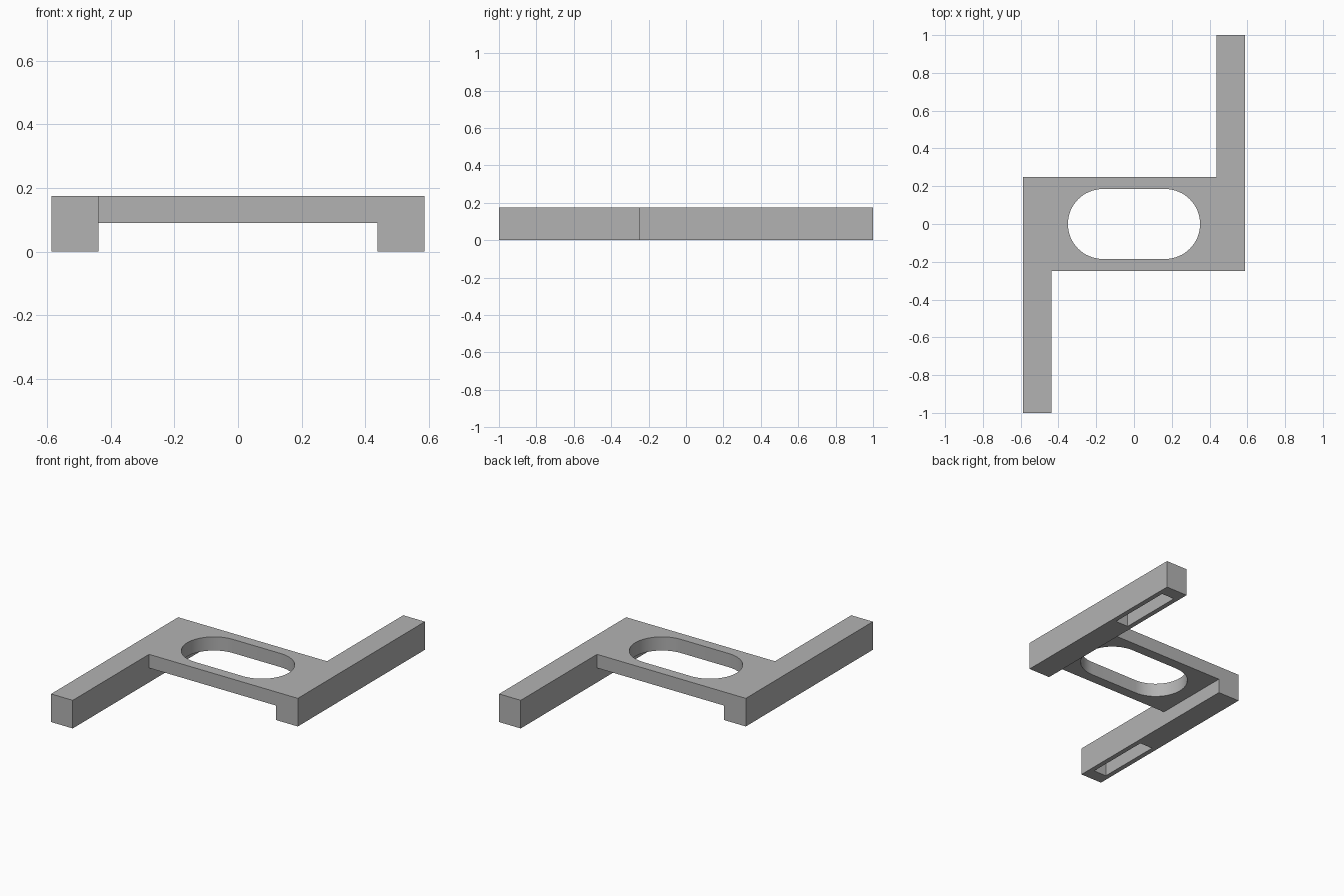
import bpy
import bmesh
from math import pi, cos, sin, radians

cube = bpy.data.objects.get("Cube")
if cube:
    bpy.data.objects.remove(cube, do_unlink=True)

HALF_X, ARM_IN = 0.587, 0.438      # outer and inner faces of the arms
HALF_Y, PLATE_Y = 1.0, 0.25
TOP, PLATE_Z = 0.175, 0.09
HOLE_R, HOLE_X = 0.185, 0.165      # end radius and end centre of the opening
SLOT_DEPTH = 0.135

grey = bpy.data.materials.new("plain grey")
grey.use_nodes = True
colour = (0.45, 0.45, 0.45, 1)
grey.diffuse_color = colour
grey.node_tree.nodes["Principled BSDF"].inputs["Base Color"].default_value = colour


def prism(name, outline, z0, z1):
    """Extrude a counter-clockwise outline between two heights."""
    bm = bmesh.new()
    face = bm.faces.new([bm.verts.new((x, y, z0)) for x, y in outline])
    top = bmesh.ops.extrude_face_region(bm, geom=[face])["geom"]
    bmesh.ops.translate(bm, vec=(0, 0, z1 - z0),
                        verts=[v for v in top if isinstance(v, bmesh.types.BMVert)])
    bmesh.ops.recalc_face_normals(bm, faces=bm.faces)
    mesh = bpy.data.meshes.new(name)
    bm.to_mesh(mesh)
    bm.free()
    mesh.materials.append(grey)
    obj = bpy.data.objects.new(name, mesh)
    bpy.context.collection.objects.link(obj)
    return obj


def box(name, x0, x1, y0, y1, z0, z1):
    return prism(name, [(x0, y0), (x1, y0), (x1, y1), (x0, y1)], z0, z1)


def combine(target, other, operation):
    """Apply a boolean and remove the helper."""
    mod = target.modifiers.new(operation, "BOOLEAN")
    mod.operation, mod.object, mod.solver = operation, other, "EXACT"
    bpy.context.view_layer.objects.active = target
    bpy.ops.object.modifier_apply(modifier=mod.name)
    bpy.data.objects.remove(other, do_unlink=True)


# Central plate
bracket = box("bracket", -HALF_X, HALF_X, -PLATE_Y, PLATE_Y, PLATE_Z, TOP)

# Opposed arms, the second being the first turned half a circle
for side in (1, -1):
    xs = sorted((side * ARM_IN, side * HALF_X))
    ys = sorted((-side * PLATE_Y, side * HALF_Y))
    combine(bracket, box("arm", *xs, *ys, 0, TOP), "UNION")

# Blind slots in the undersides of the arms
for side in (1, -1):
    xs = sorted((side * (ARM_IN + 0.03), side * (HALF_X - 0.03)))
    ys = sorted((side * 0.5, side * 0.92))
    combine(bracket, box("slot_cutter", *xs, *ys, -0.1, SLOT_DEPTH), "DIFFERENCE")

# Rounded opening through the plate
STEPS = 32
outline = []
for centre, start in ((HOLE_X, -pi / 2), (-HOLE_X, pi / 2)):
    for i in range(STEPS + 1):
        a = start + pi * i / STEPS
        outline.append((centre + HOLE_R * cos(a), HOLE_R * sin(a)))
combine(bracket, prism("opening_cutter", outline, -0.1, 0.3), "DIFFERENCE")

bpy.ops.object.select_all(action="DESELECT")
bracket.select_set(True)
bpy.context.view_layer.objects.active = bracket
bpy.ops.object.shade_smooth_by_angle(angle=radians(30))
